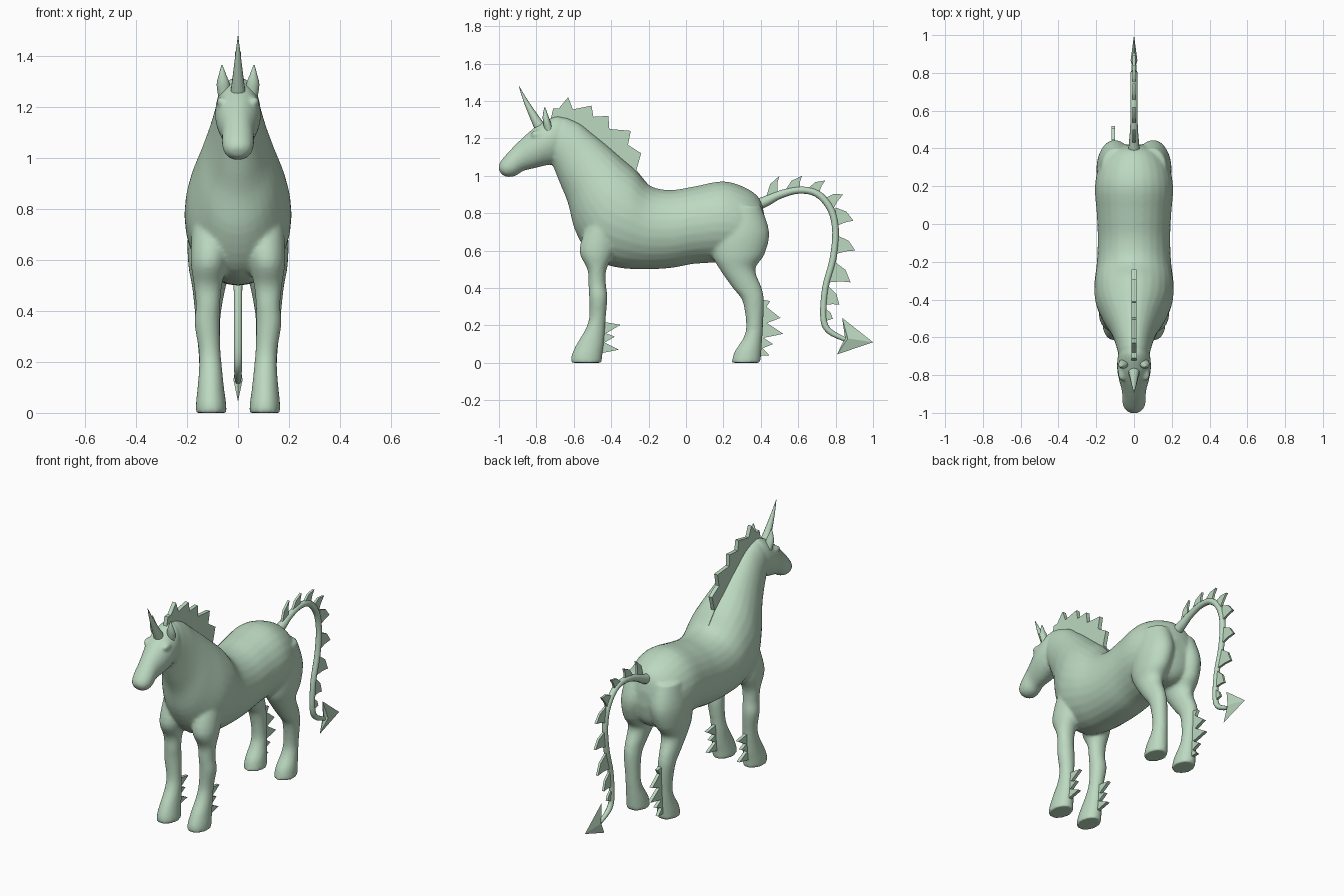
import bpy, bmesh, math
from mathutils import Vector

green = bpy.data.materials.new("pale green")
green.diffuse_color = (0.50, 0.69, 0.53, 1)


def finish(name, bm, angle=40):
    bmesh.ops.recalc_face_normals(bm, faces=bm.faces)
    me = bpy.data.meshes.new(name)
    bm.to_mesh(me)
    bm.free()
    ob = bpy.data.objects.new(name, me)
    bpy.context.collection.objects.link(ob)
    me.materials.append(green)
    bpy.ops.object.select_all(action='DESELECT')
    ob.select_set(True)
    bpy.context.view_layer.objects.active = ob
    bpy.ops.object.shade_smooth_by_angle(angle=math.radians(angle))
    return ob


def spline(pts, n):
    """Catmull-Rom through tuples of any length."""
    out = []
    for i in range(len(pts) - 1):
        a, b, c, d = pts[max(i - 1, 0)], pts[i], pts[i + 1], pts[min(i + 2, len(pts) - 1)]
        for k in range(n):
            t = k / n
            out.append(tuple(0.5 * (2 * q + (r - p) * t + (2 * p - 5 * q + 4 * r - s) * t * t
                             + (3 * q - p - 3 * r + s) * t ** 3) for p, q, r, s in zip(a, b, c, d)))
    return out + [pts[-1]]


def loft(bm, stations, n=4, sides=28, flip=1):
    """Stations are (y1, z1, y2, z2, half width, centre x): an ellipse across two outline points."""
    rings = []
    for y1, z1, y2, z2, w, cx in spline(stations, n):
        a, b = Vector((0, y1, z1)), Vector((0, y2, z2))
        ring = []
        for k in range(sides):
            t = 2 * math.pi * k / sides
            p = (a + b) / 2 + (a - b) / 2 * math.cos(t)
            p.x = flip * (cx + w * math.sin(t))
            ring.append(bm.verts.new(p))
        rings.append(ring)
    for r, s in zip(rings, rings[1:]):
        for k in range(sides):
            j = (k + 1) % sides
            bm.faces.new((r[k], r[j], s[j], s[k]))
    bm.faces.new(rings[0])
    bm.faces.new(rings[-1])


def plate(bm, outline, x=0, thick=0.016):
    """Thin upright plate from a (y, z) outline."""
    front = [bm.verts.new((x + thick / 2, y, z)) for y, z in outline]
    back = [bm.verts.new((x - thick / 2, y, z)) for y, z in outline]
    bm.faces.new(front)
    bm.faces.new(back[::-1])
    for i in range(len(front)):
        j = (i + 1) % len(front)
        bm.faces.new((front[i], back[i], back[j], front[j]))


def tube(name, pts, sides=10):
    """Tapering tube along (y, z, radius)."""
    bm = bmesh.new()
    st = spline(pts, 4)
    stations = []
    for i, (y, z, r) in enumerate(st):
        p, q = st[max(i - 1, 0)], st[min(i + 1, len(st) - 1)]
        d = Vector((q[0] - p[0], q[1] - p[1])).normalized()
        stations.append((y - d.y * r, z + d.x * r, y + d.y * r, z - d.x * r, r, 0))
    loft(bm, stations, 1, sides)
    return finish(name, bm)


# Body: trunk and neck, head, four legs, fused into one skin
trunk = [(.42, .78, .42, .68, .05), (.395, .875, .395, .58, .12), (.32, .935, .33, .53, .18),
         (.2, .970, .2, .535, .207), (.05, .944, .05, .53, .197), (-.08, .924, -.08, .507, .192),
         (-.19, .945, -.22, .50, .197), (-.27, 1.03, -.37, .51, .21), (-.34, 1.09, -.50, .56, .202),
         (-.42, 1.16, -.59, .70, .162), (-.50, 1.225, -.63, .85, .125),
         (-.57, 1.28, -.67, .95, .102), (-.65, 1.315, -.71, 1.05, .085)]
head = [(-.62, 1.28, -.64, 1.14, .05), (-.68, 1.32, -.70, 1.07, .083), (-.76, 1.29, -.76, 1.053, .090),
        (-.82, 1.25, -.81, 1.04, .082), (-.90, 1.178, -.87, 1.025, .064), (-.96, 1.115, -.91, 1.0, .063),
        (-.992, 1.075, -.955, .993, .052), (-1.005, 1.045, -.988, 1.008, .025)]
# Legs: (height, front y, back y, centre x, half width)
front_leg = [(.74, -.53, -.36, .10, .08), (.6, -.57, -.38, .113, .073), (.5, -.527, -.425, .118, .055),
             (.42, -.522, -.428, .118, .048), (.35, -.518, -.42, .121, .050), (.25, -.517, -.428, .112, .043),
             (.18, -.537, -.432, .108, .045), (.1, -.585, -.438, .107, .052), (.04, -.612, -.447, .106, .059),
             (0, -.617, -.45, .105, .061)]
hind_leg = [(.84, .2, .40, .09, .08), (.70, .14, .445, .10, .097), (.58, .14, .42, .11, .085),
            (.5, .18, .37, .114, .067), (.4, .25, .405, .118, .052), (.33, .302, .417, .117, .047),
            (.2, .322, .412, .11, .043), (.13, .305, .408, .108, .047), (.06, .26, .403, .106, .057),
            (0, .243, .398, .105, .061)]
bm = bmesh.new()
loft(bm, [s + (0,) for s in trunk])
loft(bm, [s + (0,) for s in head])
for leg in (front_leg, hind_leg):
    for side in (1, -1):
        loft(bm, [(f, z, b, z, w, x) for z, f, b, x, w in leg], flip=side)
for side in (1, -1):  # brow ridges
    bmesh.ops.create_icosphere(bm, subdivisions=3, radius=.026)
    bm.verts.ensure_lookup_table()
    for v in bm.verts[-162:]:
        v.co = Vector((v.co.x * .8 + side * .064, v.co.y * 1.4 - .795, v.co.z * .8 + 1.222))
body = finish("body", bm, 180)
mod = body.modifiers.new("fuse", 'REMESH')
mod.mode = 'VOXEL'
mod.voxel_size = 0.0095
mod.use_smooth_shade = True
mod = body.modifiers.new("soften", 'SMOOTH')
mod.factor = 0.5
mod.iterations = 6

# Horn and ears
tube("horn", [(-.775, 1.25, .032), (-.815, 1.32, .022), (-.86, 1.405, .011), (-.893, 1.48, .001)])
for side, name in ((1, "right_ear"), (-1, "left_ear")):
    bm = bmesh.new()
    loft(bm, [(-.755, 1.24, -.71, 1.24, .022, .055), (-.765, 1.29, -.725, 1.29, .026, .058),
              (-.765, 1.33, -.74, 1.33, .014, .061), (-.757, 1.367, -.753, 1.367, .002, .063)],
         3, 12, side)
    finish(name, bm)

# Serrated mane
bm = bmesh.new()
plate(bm, [(-.73, 1.27), (-.71, 1.36), (-.68, 1.36), (-.63, 1.42), (-.605, 1.355), (-.505, 1.375), (-.495, 1.315),
           (-.415, 1.32), (-.41, 1.25), (-.295, 1.24), (-.31, 1.165), (-.24, 1.12), (-.265, 1.03),
           (-.20, .95), (-.30, 1.0), (-.45, 1.14), (-.60, 1.25)], 0, .024)
finish("mane", bm)

# Tail with fins and a pointed tip
tube("tail", [(.37, .84, .032), (.43, .865, .028), (.50, .898, .022), (.60, .923, .019), (.70, .905, .019),
              (.775, .82, .019), (.80, .70, .018), (.785, .55, .018), (.745, .40, .017),
              (.735, .24, .017), (.765, .17, .016), (.85, .125, .012)])
fins = [(.43, .89, .50, 1.0, .49, .91), (.53, .92, .62, 1.0, .61, .93), (.65, .93, .745, .975, .71, .905),
        (.745, .88, .84, .90, .785, .82), (.80, .83, .895, .76, .80, .73), (.81, .68, .905, .60, .795, .58),
        (.795, .54, .88, .43, .765, .43), (.76, .41, .82, .31, .74, .31), (.745, .29, .785, .235, .74, .22)]
bm = bmesh.new()
for ay, az, ty, tz, by, bz in fins:
    # bulged outer edge, hollow inner edge
    my, mz = (ay + ty) / 2, (az + tz) / 2
    dy, dz = ty - ay, tz - az
    plate(bm, [(ay, az), (my - dz * .14, mz + dy * .14), (ty, tz),
               ((ty + by) / 2 - dz * .06, (tz + bz) / 2 + dy * .06), (by, bz)], 0, .014)
finish("tail_fins", bm)

bm = bmesh.new()
rim = [bm.verts.new((0, y, z)) for y, z in ((1.0, .11), (.835, .24), (.85, .135), (.808, .045))]
for x in (.018, -.018):
    mid = bm.verts.new((x, .865, .13))
    for i in range(4):
        bm.faces.new((rim[i], rim[(i + 1) % 4], mid))
finish("tail_tip", bm, 20)

# Fetlock spikes: both front legs, left hind leg only
front_spikes = [(-.45, .22, -.35, .203, -.44, .15), (-.45, .165, -.38, .14, -.45, .10),
                (-.45, .115, -.36, .07, -.46, .05)]
hind_spikes = [(.39, .34, .45, .33, .40, .25), (.39, .33, .505, .24, .40, .20), (.39, .24, .52, .155, .40, .13),
               (.39, .15, .465, .10, .39, .07), (.39, .10, .445, .04, .38, .04)]
for name, x, spikes in (("right_front_spikes", .108, front_spikes), ("left_front_spikes", -.108, front_spikes),
                        ("left_hind_spikes", -.11, hind_spikes)):
    bm = bmesh.new()
    for s in spikes:
        plate(bm, [s[0:2], s[2:4], s[4:6]], x, .02)
    finish(name, bm)
